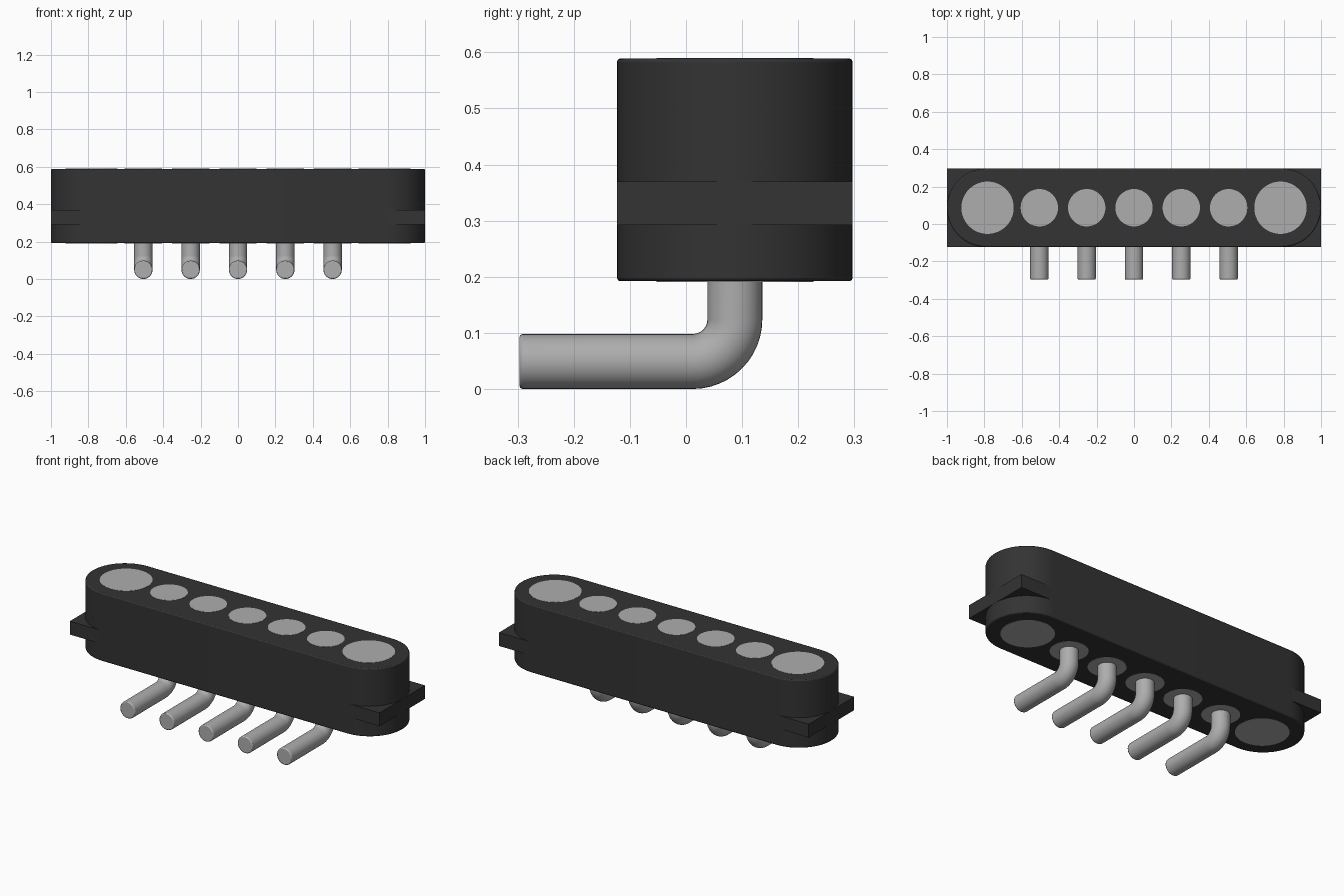
import bpy, bmesh
from math import sin, cos, pi, radians
from mathutils import Vector

if "Cube" in bpy.data.objects:
    bpy.data.objects.remove(bpy.data.objects["Cube"])

CY = 0.087               # centre line of the housing in y
R = 0.21                 # housing end radius
BOTTOM, TOP = 0.192, 0.589
PITCH = 0.253


def material(name, rgb, metallic=0.0):
    m = bpy.data.materials.new(name)
    m.use_nodes = True
    m.diffuse_color = (*rgb, 1)
    bsdf = m.node_tree.nodes["Principled BSDF"]
    bsdf.inputs["Base Color"].default_value = (*rgb, 1)
    bsdf.inputs["Roughness"].default_value = 0.5
    return m


black = material("black plastic", (0.033, 0.033, 0.033))
metal = material("grey metal", (0.42, 0.42, 0.425))


def finish(name, bm, mat, bevel=0):
    bmesh.ops.recalc_face_normals(bm, faces=bm.faces)
    mesh = bpy.data.meshes.new(name)
    bm.to_mesh(mesh)
    bm.free()
    mesh.materials.append(mat)
    obj = bpy.data.objects.new(name, mesh)
    bpy.context.collection.objects.link(obj)
    if bevel:
        mod = obj.modifiers.new("edge rounding", "BEVEL")
        mod.width, mod.segments = bevel, 2
        mod.limit_method, mod.angle_limit = "ANGLE", radians(40)
    bpy.ops.object.select_all(action="DESELECT")
    obj.select_set(True)
    bpy.context.view_layer.objects.active = obj
    bpy.ops.object.shade_smooth_by_angle(angle=radians(35))
    return obj


def loft(name, rings, mat, bevel=0):
    """Skin a list of closed rings and cap both ends."""
    bm = bmesh.new()
    loops = [[bm.verts.new(p) for p in ring] for ring in rings]
    n = len(loops[0])
    for a, b in zip(loops, loops[1:]):
        for i in range(n):
            j = (i + 1) % n
            bm.faces.new((a[i], a[j], b[j], b[i]))
    bm.faces.new(loops[0])
    bm.faces.new(loops[-1])
    return finish(name, bm, mat, bevel)


def prism(name, outline, z0, z1, mat, bevel=0):
    return loft(name, [[(x, y, z) for x, y in outline] for z in (z0, z1)], mat, bevel)


def arc(x, y, r, start, sweep, steps):
    return [(x + r * cos(start + sweep * i / steps), y + r * sin(start + sweep * i / steps))
            for i in range(steps + 1)]


# Housing with rounded ends
stadium = arc(1 - R, CY, R, -pi / 2, pi, 32) + arc(R - 1, CY, R, pi / 2, pi, 32)
prism("housing", stadium, BOTTOM, TOP, black, 0.006)

# Square-cornered flange band that shows as tabs at the four corners
w = R - 0.0004
prism("corner_flange", [(-1, CY - w), (1, CY - w), (1, CY + w), (-1, CY + w)],
      0.292, 0.37, black)

# Round metal inserts, showing flush on top and underneath
inserts = [("magnet", s * 0.783, 0.14) for s in (-1, 1)]
inserts += [("contact", k * PITCH, 0.1) for k in range(-2, 3)]
for name, x, r in inserts:
    prism(name, arc(x, CY, r, 0, 2 * pi, 48)[:-1], BOTTOM - 0.001, TOP + 0.001, metal)

# Bent pins: down from the housing, round the bend, out to the front
PIN, BEND = 0.049, 0.075
path = [(CY, BOTTOM + 0.01, 0)]
for i in range(13):
    a = pi / 2 * i / 12
    path.append((CY - BEND + BEND * cos(a), PIN + BEND - BEND * sin(a), a))
path.append((-0.297, PIN, pi / 2))


def pin_ring(x, y, z, a):
    across = Vector((0, cos(a), -sin(a)))
    side = Vector((1, 0, 0))
    steps = 32
    return [Vector((x, y, z)) + PIN * (cos(t) * across + sin(t) * side)
            for t in (2 * pi * i / steps for i in range(steps))]


for k in range(-2, 3):
    loft("bent_pin", [pin_ring(k * PITCH, *p) for p in path], metal, 0.006)
